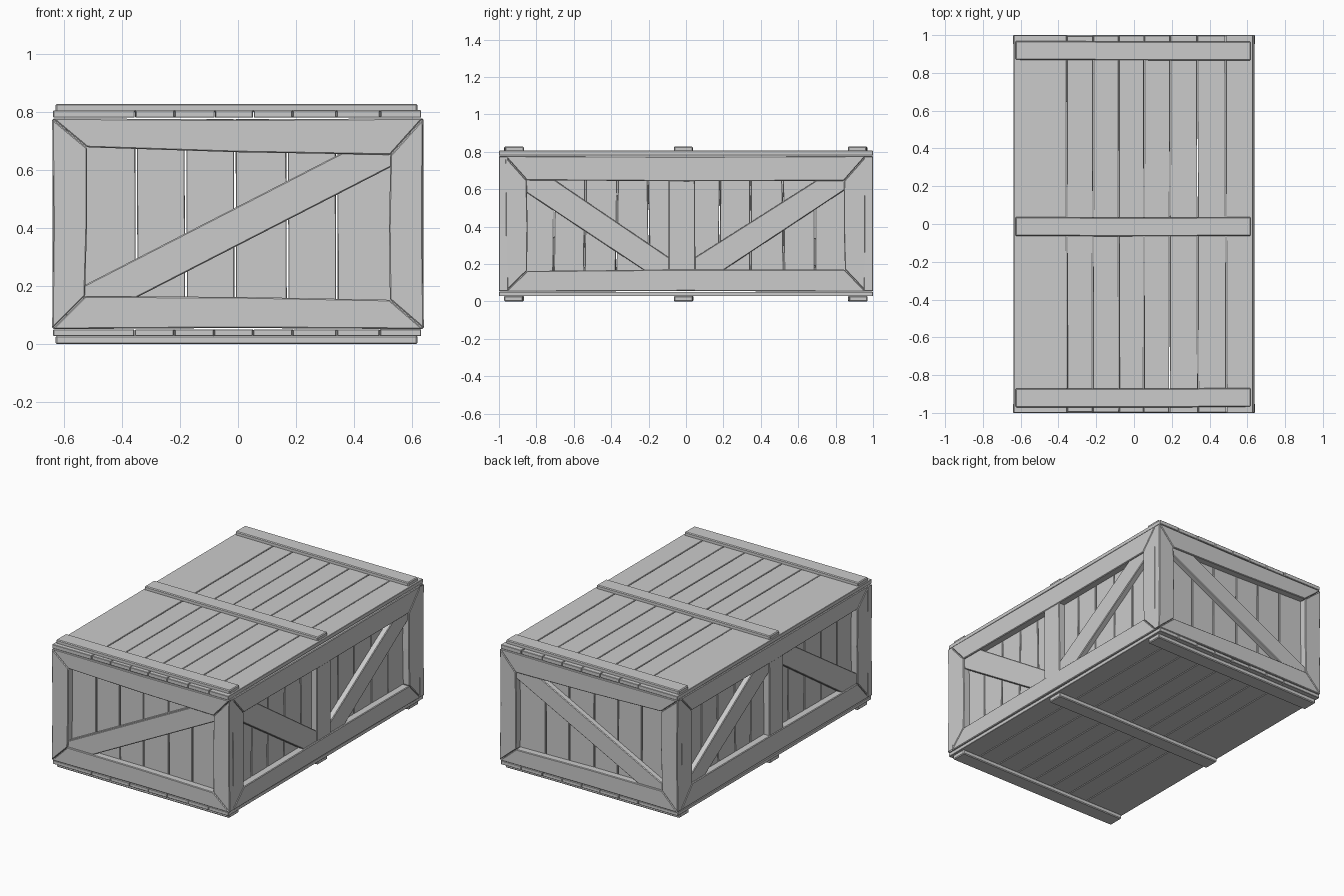
import bpy, bmesh, random
from mathutils import Vector

if "Cube" in bpy.data.objects:
    bpy.data.objects.remove(bpy.data.objects["Cube"])

random.seed(4)
ZC = 0.415


def prism(name, pts, w0, w1, place, bevel=0.004):
    """Extrude a 2D outline between depths w0 and w1; place maps (u, v, w) to xyz."""
    bm = bmesh.new()
    lo = [bm.verts.new(place(u, v, w0)) for u, v in pts]
    hi = [bm.verts.new(place(u, v, w1)) for u, v in pts]
    n = len(pts)
    bm.faces.new(lo)
    bm.faces.new(hi)
    for i in range(n):
        j = (i + 1) % n
        bm.faces.new((lo[i], lo[j], hi[j], hi[i]))
    bmesh.ops.recalc_face_normals(bm, faces=bm.faces)
    me = bpy.data.meshes.new(name)
    bm.to_mesh(me)
    bm.free()
    ob = bpy.data.objects.new(name, me)
    bpy.context.collection.objects.link(ob)
    if bevel:
        m = ob.modifiers.new("bevel", 'BEVEL')
        m.width, m.segments, m.limit_method = bevel, 1, 'ANGLE'
    return ob


# depth w is measured inward from each face of the crate
def front(u, v, w): return (u, -1 + w, v)
def back(u, v, w): return (u, 1 - w, v)
def right(u, v, w): return (0.638 - w, u, v)
def left(u, v, w): return (-0.638 + w, u, 2 * ZC - v)
def flat(u, v, w): return (u, v, w)


def frame(name, outer, inner, depth, place):
    """Four mitred rails with slightly bowed edges."""
    for i, part in enumerate(("bottom_rail", "right_stile", "top_rail", "left_stile")):
        j = (i + 1) % 4
        o0, o1, i0, i1 = (Vector(p) for p in (outer[i], outer[j], inner[i], inner[j]))
        mo, mi = (o0 + o1) / 2, (i0 + i1) / 2
        bow = (mi - mo).normalized() * 0.004
        gap = (o1 - o0).normalized() * 0.0015
        prism(f"{name}_{part}", [o0 + gap, mo + bow, o1 - gap, i1 - gap, mi + bow, i0 + gap],
              0, depth, place)


def planks(name, seams, v0, v1, w0, w1, place, gap=0.003, tilt=0.0, jitter=0.0):
    """Row of boards between seam positions."""
    tl = [0] + [random.uniform(-tilt, tilt) for _ in seams[1:-1]] + [0]
    for i in range(len(seams) - 1):
        a, b = seams[i] + gap, seams[i + 1] - gap
        d = random.uniform(0, jitter)
        prism(f"{name}_{i + 1}", [(a - tl[i], v0 + d), (b - tl[i + 1], v0 + d),
                                  (b + tl[i + 1], v1 - d), (a + tl[i], v1 - d)],
              w0, w1 - d * 0.3, place, 0.002)


# end panels: frame, one brace, vertical boards
for name, place in (("front", front), ("back", back)):
    frame(name, [(-0.64, 0.052), (0.64, 0.052), (0.638, 0.778), (-0.64, 0.778)],
          [(-0.527, 0.165), (0.523, 0.153), (0.525, 0.652), (-0.52, 0.678)], 0.05, place)
    prism(name + "_brace", [(-0.535, 0.2), (-0.535, 0.155), (-0.36, 0.155), (0.53, 0.612),
                            (0.53, 0.66), (0.36, 0.66)], 0.01, 0.05, place)
    planks(name + "_board", [-0.6, -0.35, -0.18, -0.01, 0.17, 0.34, 0.6],
           0.06, 0.775, 0.045, 0.065, place, tilt=0.002)

# long sides: the left one is the right one turned upside down
for name, place in (("right", right), ("left", left)):
    frame(name, [(-0.965, 0.052), (0.962, 0.052), (0.962, 0.778), (-0.968, 0.778)],
          [(-0.85, 0.163), (0.85, 0.17), (0.845, 0.645), (-0.852, 0.648)], 0.05, place)
    prism(name + "_centre_post", [(-0.093, 0.16), (0.05, 0.16), (0.048, 0.655), (-0.093, 0.655)],
          0.004, 0.05, place)
    prism(name + "_brace_a", [(-0.86, 0.587), (-0.86, 0.655), (-0.71, 0.655), (-0.088, 0.233),
                              (-0.088, 0.16), (-0.215, 0.16)], 0.01, 0.05, place)
    prism(name + "_brace_b", [(0.855, 0.6), (0.855, 0.655), (0.71, 0.655), (0.044, 0.233),
                              (0.044, 0.16), (0.19, 0.16)], 0.01, 0.05, place)
    planks(name + "_board", [-0.94, -0.705, -0.54, -0.37, -0.2, -0.02, 0.18, 0.345, 0.52, 0.69, 0.94],
           0.06, 0.775, 0.045, 0.065, place, tilt=0.008)

# lid and floor boards running along the length
seams = [-0.638, -0.355, -0.217, -0.08, 0.053, 0.19, 0.337, 0.487, 0.632]
planks("lid_board", seams, -1, 1, 0.78, 0.806, flat, gap=0.0018, tilt=0.003, jitter=0.006)
planks("floor_board", seams, -1, 1, 0.028, 0.052, flat, gap=0.0018, tilt=0.003, jitter=0.006)

# cross battens above and below
for row, z0, z1 in (("top", 0.8, 0.828), ("bottom", 0.0, 0.03)):
    for part, y in (("front", -0.92), ("middle", -0.012), ("back", 0.918)):
        xs = [-0.628, -0.2, 0.25, 0.618]
        off = [random.uniform(-0.003, 0.003) for _ in xs]
        pts = [(x, y - 0.05 + o) for x, o in zip(xs, off)]
        pts += [(x, y + 0.05 + o) for x, o in zip(xs[::-1], off[::-1])]
        prism(f"{row}_batten_{part}", pts, z0, z1, flat, 0.005)
